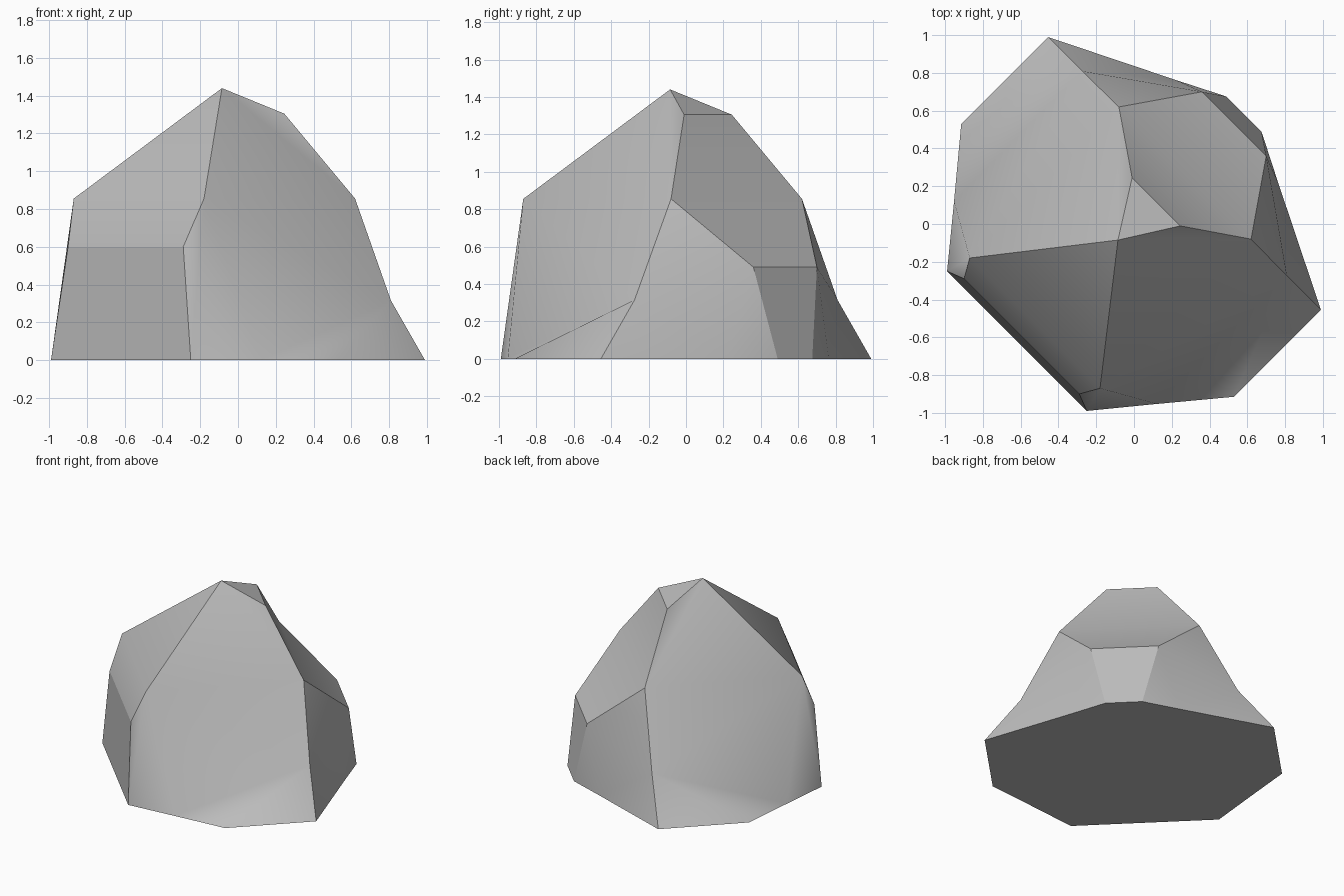
import bpy
import bmesh

cube = bpy.data.objects.get("Cube")
if cube:
    bpy.data.objects.remove(cube, do_unlink=True)

# Corner points of one half; the other half swaps x and y
corners = {
    "peak": (-0.085, -0.085, 1.44),
    "crest": (0.245, -0.01, 1.305),
    "shoulder": (0.62, -0.08, 0.855),
    "knee": (0.81, -0.275, 0.315),
    "hip": (0.70, 0.36, 0.49),
    "brow": (-0.18, -0.87, 0.855),
    "cheek": (-0.29, -0.90, 0.60),
    "toe": (-0.25, -0.99, 0),
    "notch": (0.12, -0.953, 0),
    "ledge": (0.53, -0.915, 0),
    "corner": (0.99, -0.455, 0),
    "flank": (0.763, 0.22, 0),
    "heel": (0.675, 0.49, 0),
}

# Facets made on each half, as smooth groups of faces
half_facets = {
    "slope": ["peak brow shoulder", "peak shoulder crest", "brow knee shoulder",
              "brow notch knee", "notch ledge knee", "ledge corner knee",
              "cheek toe brow", "toe notch brow"],
    "side": ["shoulder knee hip", "knee corner flank", "knee flank hip", "hip flank heel"],
}

# Facets that span the mirror plane: each strip joins a chain to its mirror image
spanning_strips = {
    "cap": ["peak", "crest"],
    "crown": ["crest", "shoulder", "hip"],
    "back": ["hip", "heel"],
    "upper_chamfer": ["peak", "brow", "cheek"],
    "lower_chamfer": ["cheek", "toe"],
}
base_ring = ["toe", "notch", "ledge", "corner", "flank", "heel"]

bm = bmesh.new()
verts = {}
for name, (x, y, z) in corners.items():
    verts[name, 0] = bm.verts.new((x, y, z))
    verts[name, 1] = verts[name, 0] if name == "peak" else bm.verts.new((y, x, z))

group_of = {}


def add_face(points, group):
    unique = list(dict.fromkeys(points))
    face = bm.faces.new(unique)
    face.smooth = True
    group_of[face] = group


for group, faces in half_facets.items():
    for names in faces:
        for half in (0, 1):
            add_face([verts[n, half] for n in names.split()], (group, half))

for group, chain in spanning_strips.items():
    for a, b in zip(chain, chain[1:]):
        add_face([verts[a, 0], verts[b, 0], verts[b, 1], verts[a, 1]], group)

# Flat underside
add_face([verts[n, 0] for n in base_ring] + [verts[n, 1] for n in reversed(base_ring)], "base")

# Sharp edges wherever two facets meet
for edge in bm.edges:
    edge.smooth = len({group_of[f] for f in edge.link_faces}) == 1
bmesh.ops.recalc_face_normals(bm, faces=bm.faces[:])

mesh = bpy.data.meshes.new("rock")
bm.to_mesh(mesh)
bm.free()
rock = bpy.data.objects.new("rock", mesh)
bpy.context.collection.objects.link(rock)

# Stone colour
stone = bpy.data.materials.new("stone_grey")
stone.use_nodes = True
colour = (0.5, 0.5, 0.5, 1)
stone.diffuse_color = colour
stone.node_tree.nodes["Principled BSDF"].inputs["Base Color"].default_value = colour
mesh.materials.append(stone)
